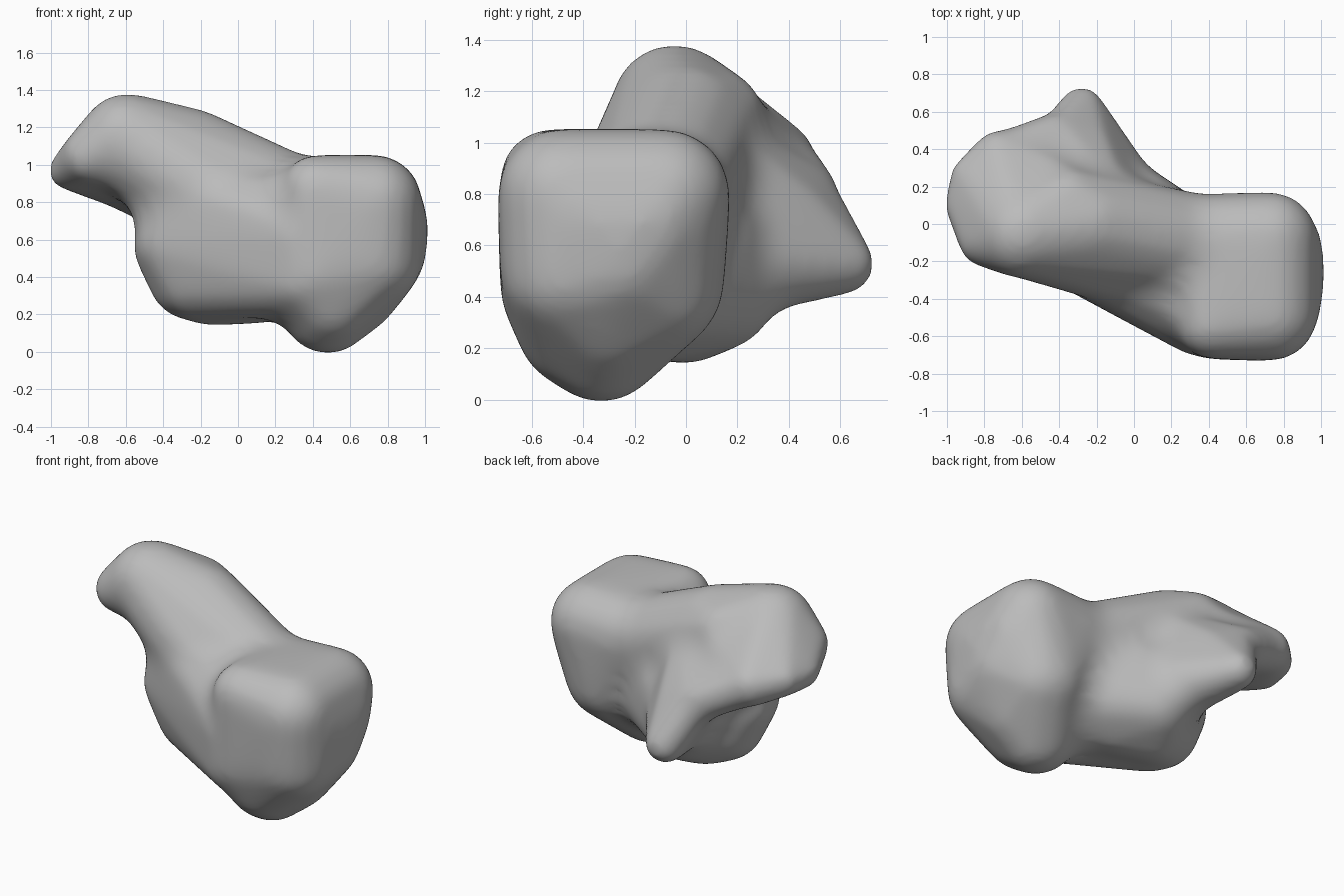
import bpy, bmesh
from mathutils import Matrix

if "Cube" in bpy.data.objects:
    bpy.data.objects.remove(bpy.data.objects["Cube"])

grey = bpy.data.materials.new("plain grey")
grey.use_nodes = True
colour = (0.5, 0.5, 0.5, 1)
grey.diffuse_color = colour
grey.node_tree.nodes["Principled BSDF"].inputs["Base Color"].default_value = colour

FILLET = 0.1  # lobes are built this much too big, then drawn in again


def add_lobe(bm, *balls):
    """Add the convex hull of balls given as (x, y, z, radius)."""
    lobe = bmesh.new()
    for x, y, z, r in balls:
        bmesh.ops.create_icosphere(lobe, subdivisions=3, radius=r + FILLET,
                                   matrix=Matrix.Translation((x, y, z)))
    hull = bmesh.ops.convex_hull(lobe, input=lobe.verts)
    inside = [g for g in hull["geom_interior"] if isinstance(g, bmesh.types.BMVert)]
    bmesh.ops.delete(lobe, geom=inside, context="VERTS")
    part = bpy.data.meshes.new("lobe")
    lobe.to_mesh(part)
    lobe.free()
    bm.from_mesh(part)
    bpy.data.meshes.remove(part)


bm = bmesh.new()
# Large rounded head
add_lobe(bm, (.73, -.08, .80, .24), (.73, -.48, .80, .24), (.75, -.15, .70, .25),
         (.75, -.37, .70, .25), (.74, -.26, .55, .26), (.71, -.45, .50, .26),
         (.59, -.32, .36, .27), (.50, -.41, .29, .24), (.48, -.33, .24, .24),
         (.62, -.13, .46, .27), (.42, -.09, .79, .24), (.42, -.53, .86, .18),
         (.42, -.50, .42, .21))
# Neck from the head up to the tongue
add_lobe(bm, (.38, -.12, .74, .26), (.22, -.23, .60, .28), (-.25, .0, 1.04, .25),
         (-.58, -.04, 1.13, .24), (-.36, .10, 1.08, .20), (-.15, -.04, .75, .28))
# Overhanging tongue
add_lobe(bm, (-.60, -.05, 1.14, .23), (-.91, .10, .97, .09), (-.87, .25, .97, .10),
         (-.79, -.08, 1.05, .14), (-.72, .36, .94, .13), (-.45, .18, .98, .19),
         (-.40, .03, 1.02, .2))
# Web from the tongue to the hooked process
add_lobe(bm, (-.70, .35, .94, .13), (-.43, .46, .80, .12), (-.30, .30, .80, .16),
         (-.48, .12, .96, .18))
# Hooked rear process
add_lobe(bm, (-.28, .61, .53, .11), (-.40, .45, .80, .12), (-.26, .38, .72, .16),
         (-.20, .12, .88, .20), (-.09, .14, .54, .22))
# Lower body
add_lobe(bm, (-.33, -.08, .57, .22), (-.25, -.06, .40, .22), (-.14, .0, .38, .23),
         (.08, -.08, .39, .23), (-.15, -.08, .80, .25), (.40, -.25, .47, .27),
         (.02, .06, .62, .22), (-.06, .12, .42, .22))
# Sloping front wall between the body and the head
add_lobe(bm, (-.33, -.12, .58, .21), (-.22, -.12, .40, .22), (.36, -.49, .40, .20),
         (.34, -.49, .62, .20), (-.25, -.14, .82, .22), (.2, -.32, .7, .25))

mesh = bpy.data.meshes.new("bone_body")
bm.to_mesh(mesh)
bm.free()
bone = bpy.data.objects.new("bone_body", mesh)
bpy.context.collection.objects.link(bone)


def soften(name, repeats):
    smooth = bone.modifiers.new(name, "SMOOTH")
    smooth.factor = 0.5
    smooth.iterations = repeats


# Fuse the lobes, draw the skin in to fillet the joins, and soften it
fuse = bone.modifiers.new("fuse", "REMESH")
fuse.mode = "VOXEL"
fuse.voxel_size = 0.025
soften("even_out", 10)
draw_in = bone.modifiers.new("draw_in", "DISPLACE")
draw_in.direction = "NORMAL"
draw_in.mid_level = 0
draw_in.strength = 0.013 - FILLET
soften("soften", 24)
graph = bpy.context.evaluated_depsgraph_get()
fused = bpy.data.meshes.new_from_object(bone.evaluated_get(graph))
bone.modifiers.clear()
bone.data = fused
bpy.data.meshes.remove(mesh)
fused.name = "bone_body"

fused.materials.clear()
fused.materials.append(grey)
for face in fused.polygons:
    face.use_smooth = True
    face.material_index = 0
